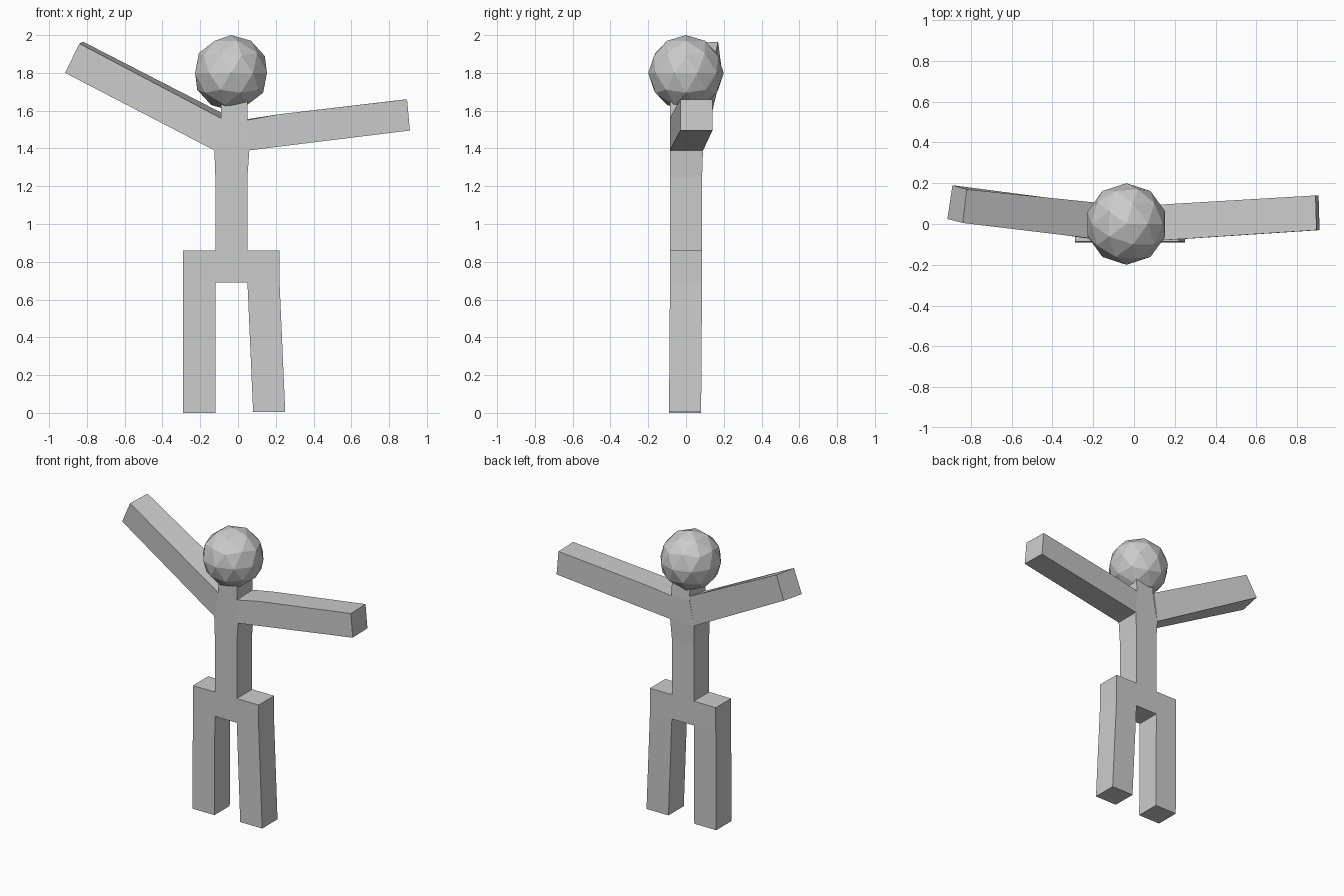
import bpy, bmesh


def loft(name, rings):
    """Flat-sided solid through a list of four-cornered rings."""
    bm = bmesh.new()
    loops = [[bm.verts.new(p) for p in ring] for ring in rings]
    for a, b in zip(loops, loops[1:]):
        for i in range(4):
            j = (i + 1) % 4
            bm.faces.new((a[i], a[j], b[j], b[i]))
    bm.faces.new(loops[0])
    bm.faces.new(loops[-1])
    bmesh.ops.recalc_face_normals(bm, faces=bm.faces)
    mesh = bpy.data.meshes.new(name)
    bm.to_mesh(mesh)
    bm.free()
    obj = bpy.data.objects.new(name, mesh)
    bpy.context.collection.objects.link(obj)
    return obj


def level(x0, x1, z, y0=-0.085, y1=0.085):
    """Horizontal rectangle."""
    return [(x0, y0, z), (x1, y0, z), (x1, y1, z), (x0, y1, z)]


# Pelvis and legs
loft("pelvis", [level(-0.29, 0.22, 0.69), level(-0.29, 0.22, 0.86)])
loft("left_leg", [level(-0.29, -0.12, 0.0, -0.09, 0.08), level(-0.29, -0.12, 0.69)])
loft("right_leg", [level(0.08, 0.25, 0.005, -0.09, 0.08), level(0.05, 0.22, 0.69)])

# Torso, tapering at the shoulders into the neck
loft("torso", [level(-0.12, 0.05, 0.86),
               level(-0.12, 0.05, 1.25),
               level(-0.125, 0.06, 1.39, -0.085, 0.09),
               level(-0.09, 0.05, 1.56, -0.085, 0.09),
               level(-0.09, 0.05, 1.65, -0.085, 0.085)])

# Arms: ring order is front low, back low, back high, front high
loft("left_arm", [
    [(-0.125, -0.085, 1.39), (-0.125, 0.09, 1.39), (-0.09, 0.095, 1.59), (-0.09, -0.085, 1.56)],
    [(-0.915, 0.025, 1.80), (-0.89, 0.19, 1.81), (-0.82, 0.17, 1.965), (-0.84, 0.005, 1.955)]])
loft("right_arm", [
    [(0.06, -0.085, 1.39), (0.06, 0.09, 1.39), (0.05, 0.09, 1.555), (0.05, -0.085, 1.55)],
    [(0.22, -0.075, 1.41), (0.22, 0.10, 1.41), (0.21, 0.10, 1.58), (0.21, -0.075, 1.58)],
    [(0.91, -0.03, 1.495), (0.905, 0.14, 1.495), (0.89, 0.14, 1.66), (0.895, -0.03, 1.66)]])

# Faceted head
bpy.ops.mesh.primitive_ico_sphere_add(subdivisions=2, radius=0.2, location=(-0.037, 0, 1.8))
bpy.context.object.name = "head"
